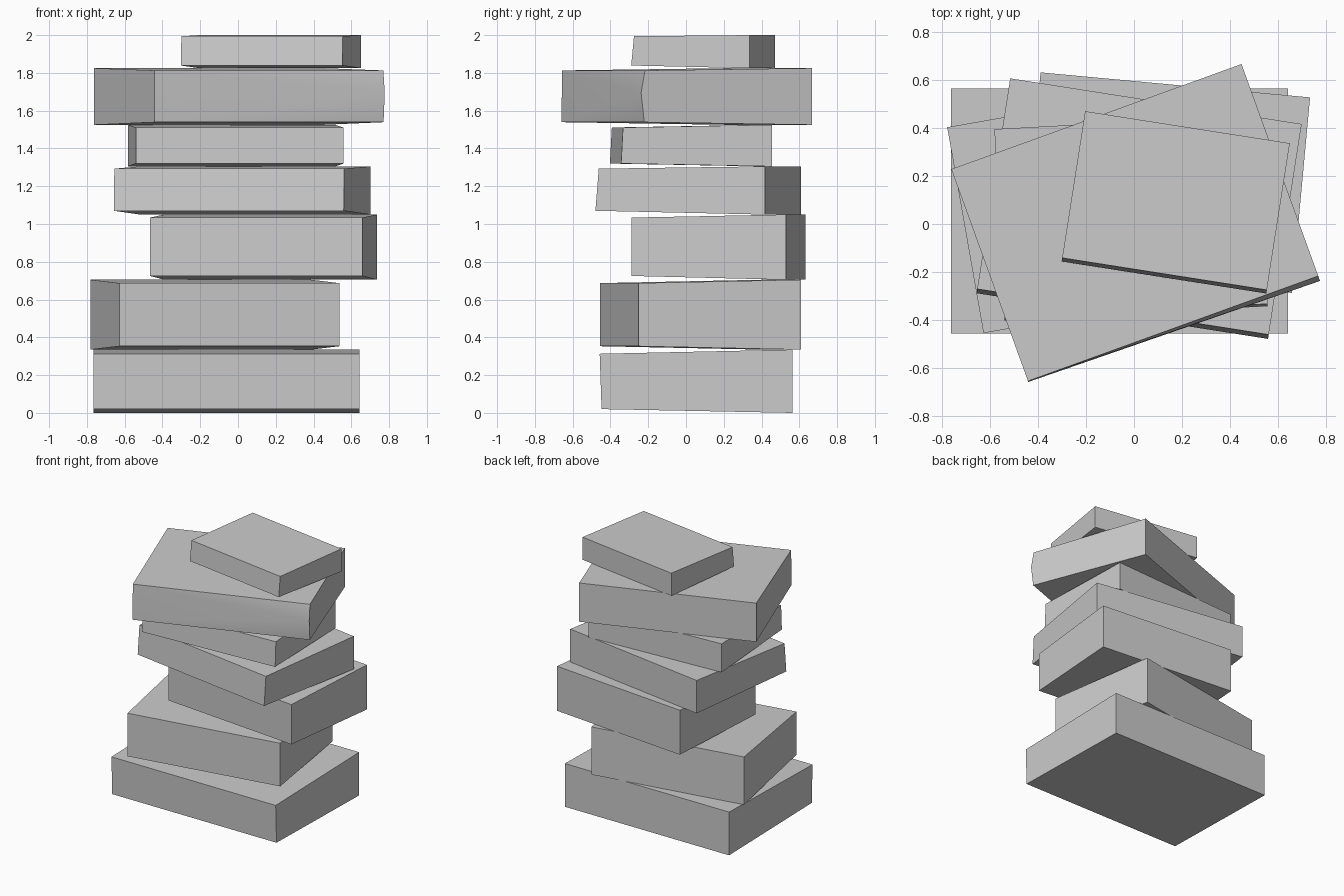
import bpy, bmesh
from math import cos, sin, radians

if "Cube" in bpy.data.objects:
    bpy.data.objects.remove(bpy.data.objects["Cube"])

# back-left corner x, y, turn in degrees, width, depth, bottom z, top z,
# front-edge inset at bottom / top, front lean (bottom edge pushed forward), corner bulge
SLABS = [
    (-0.765, 0.565,   0.0, 1.408, 1.022, 0.000, 0.335, 0.020, 0.022, -0.010, 0.0),
    (-0.780, 0.404,  10.0, 1.183, 0.873, 0.335, 0.705, 0.018, 0.018,  0.000, 0.0),
    (-0.390, 0.633,  -5.3, 1.130, 0.820, 0.705, 1.050, 0.020, 0.016,  0.000, 0.0),
    (-0.517, 0.608,  -8.9, 1.232, 0.890, 1.050, 1.305, 0.020, 0.012,  0.018, 0.0),
    (-0.583, 0.396,   3.1, 1.100, 0.790, 1.305, 1.525, 0.015, 0.014,  0.010, 0.0),
    (-0.763, 0.229,  19.9, 1.289, 0.941, 1.525, 1.825, 0.014, 0.012,  0.004, 0.022),
    (-0.204, 0.471,  -8.9, 0.865, 0.620, 1.825, 2.000, 0.014, 0.006,  0.015, 0.0),
]


def slab(name, x, y, turn, w, d, z0, z1, low, high, lean, bulge):
    """Wedge-shaped block, thick at the back and thinner along the front."""
    c, s = cos(radians(turn)), sin(radians(turn))
    bm = bmesh.new()

    def vert(u, v, z):
        return bm.verts.new((x + u * c - v * s, y + u * s + v * c, z))

    front0, front1 = -d - lean, -d
    b = [vert(0, 0, z0), vert(w, 0, z0), vert(w, front0, z0 + low), vert(0, front0, z0 + low)]
    t = [vert(0, 0, z1), vert(w, 0, z1), vert(w, front1, z1 - high), vert(0, front1, z1 - high)]
    bm.faces.new(b)
    bm.faces.new(t)
    bm.faces.new((b[0], b[1], t[1], t[0]))
    bm.faces.new((b[3], b[0], t[0], t[3]))
    if bulge:
        # extra vertex halfway up the swollen front-right corner
        m = vert(w, -d - bulge, (z0 + z1) / 2 + 0.02)
        bm.faces.new((b[1], b[2], m, t[2], t[1]))
        for tri in ((b[2], b[3], m), (b[3], t[3], m), (t[3], t[2], m)):
            bm.faces.new(tri)
    else:
        bm.faces.new((b[1], b[2], t[2], t[1]))
        bm.faces.new((b[2], b[3], t[3], t[2]))
    bmesh.ops.recalc_face_normals(bm, faces=bm.faces)
    me = bpy.data.meshes.new(name)
    bm.to_mesh(me)
    bm.free()
    ob = bpy.data.objects.new(name, me)
    bpy.context.collection.objects.link(ob)
    return ob


# stack from the bottom up
for i, spec in enumerate(SLABS, 1):
    ob = slab(f"stacked_book_{i}", *spec)
    if spec[-1]:
        bpy.context.view_layer.objects.active = ob
        ob.select_set(True)
        bpy.ops.object.shade_smooth_by_angle(angle=radians(30))
        ob.select_set(False)
